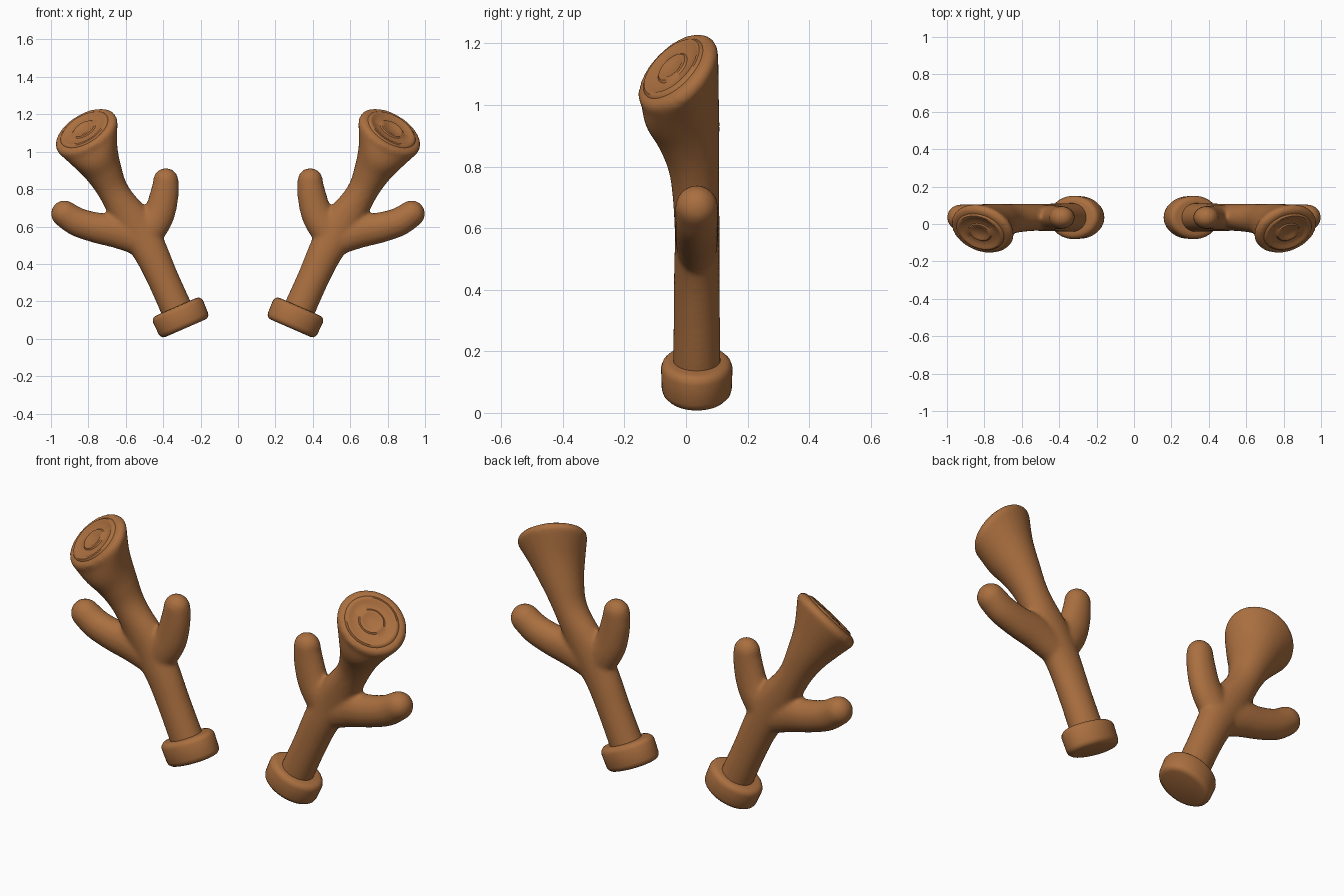
import bpy, bmesh, math
from mathutils import Vector

if "Cube" in bpy.data.objects:
    bpy.data.objects.remove(bpy.data.objects["Cube"])

wood = bpy.data.materials.new("brown_wood")
wood.diffuse_color = (0.40, 0.158, 0.050, 1)
wood.use_nodes = True
wood.node_tree.nodes["Principled BSDF"].inputs["Base Color"].default_value = wood.diffuse_color
SIDES = 40


def ring_points(c, n, ru, rv):
    """Ellipse around c, perpendicular to n; ru lies in the front plane, rv in depth."""
    c, n = Vector(c), Vector(n).normalized()
    u = Vector((n.z, 0, -n.x)).normalized()
    v = n.cross(u)
    return [c + u * (ru * math.cos(a)) + v * (rv * math.sin(a))
            for a in (2 * math.pi * i / SIDES for i in range(SIDES))]


def smooth_sections(secs, steps=5):
    """Catmull-Rom interpolation through (centre, normal, ru, rv) sections."""
    flat = [Vector((*c, *n, ru, rv)) for c, n, ru, rv in secs]
    out = []
    for i in range(len(flat) - 1):
        p0, p1 = flat[max(i - 1, 0)], flat[i]
        p2, p3 = flat[i + 1], flat[min(i + 2, len(flat) - 1)]
        for s in range(steps):
            t = s / steps
            out.append(p1 + 0.5 * t * ((p2 - p0) + t * ((2 * p0 - 5 * p1 + 4 * p2 - p3)
                       + t * (3 * (p1 - p2) + p3 - p0))))
    out.append(flat[-1])
    return [(q[0:3], q[3:6], q[6], q[7]) for q in out]


def loft(bm, secs):
    rings = [[bm.verts.new(p) for p in ring_points(*s)] for s in secs]
    for a, b in zip(rings, rings[1:]):
        for i in range(SIDES):
            j = (i + 1) % SIDES
            bm.faces.new((a[i], a[j], b[j], b[i]))
    bm.faces.new(rings[0][::-1])
    bm.faces.new(rings[-1])


def round_tip(secs):
    """Add a dome after the last section."""
    c, n, ru, rv = secs[-1]
    c, n = Vector(c), Vector(n).normalized()
    return [(c + n * ru * math.sin(a), n, ru * math.cos(a), rv * math.cos(a))
            for a in (math.radians(d) for d in (15, 30, 45, 60, 73, 84))]


def finish(name, bm, remesh=False):
    bmesh.ops.recalc_face_normals(bm, faces=bm.faces)
    me = bpy.data.meshes.new(name)
    bm.to_mesh(me)
    bm.free()
    me.materials.append(wood)
    ob = bpy.data.objects.new(name, me)
    bpy.context.collection.objects.link(ob)
    bpy.context.view_layer.objects.active = ob
    ob.select_set(True)
    bpy.ops.object.shade_smooth_by_angle(angle=math.radians(40))
    ob.select_set(False)
    if remesh:
        m = ob.modifiers.new("fuse", 'REMESH')
        m.mode, m.voxel_size, m.use_smooth_shade = 'VOXEL', 0.011, True
        s = ob.modifiers.new("soften", 'SMOOTH')
        s.factor, s.iterations = 0.5, 8
    ob.modifiers.new("other_side", 'MIRROR').use_mirror_merge = False


# slanted saw cut at the top of the main branch
CUT = Vector((0.822, -0.042, 1.118))
CUT_N = Vector((0.42, -0.60, 0.68)).normalized()
RU, RV = 0.184, 0.156

# main branch with its two side tines, fused together
main = [((.30, .035, .10), (.40, 0, .90), .085, .078),
        ((.342, .035, .19), (.42, 0, .90), .085, .077),
        ((.405, .035, .33), (.45, 0, .90), .085, .075),
        ((.465, .035, .46), (.45, 0, .90), .092, .074),
        ((.545, .036, .60), (.50, 0, .85), .105, .073),
        ((.655, .028, .77), (.42, -.05, .90), .082, .080),
        ((.712, .010, .88), (.42, -.15, .90), .097, .100),
        ((.765, -.012, .985), (.42, -.40, .80), .132, .130),
        (tuple(CUT - CUT_N * .035), tuple(CUT_N), RU, RV)]
inner_tine = [((.52, .035, .50), (-.5, 0, .85), .07, .062),
              ((.465, .035, .59), (-.5, 0, .85), .085, .066),
              ((.42, .035, .67), (-.38, 0, .92), .083, .064),
              ((.395, .035, .765), (-.18, 0, .98), .077, .062),
              ((.386, .035, .845), (.1, 0, .99), .068, .060)]
outer_tine = [((.53, .035, .53), (.97, 0, .15), .085, .066),
              ((.65, .035, .575), (.98, 0, .15), .090, .070),
              ((.76, .035, .595), (.94, 0, .30), .082, .070),
              ((.86, .035, .625), (.88, 0, .45), .077, .070),
              ((.928, .035, .668), (.85, 0, .53), .072, .070)]
bm = bmesh.new()
loft(bm, smooth_sections(main)
     + [(CUT - CUT_N * d, CUT_N, RU * k, RV * k)
        for d, k in ((.020, .99), (.008, .95), (.001, .88), (0, .80))])
for tine in (inner_tine, outer_tine):
    loft(bm, smooth_sections(tine) + round_tip(tine))
finish("antler_branch", bm, remesh=True)

# growth rings on the saw cut
bm = bmesh.new()
loft(bm, [(CUT + CUT_N * h, CUT_N, RU * k, RV * k) for k, h in
          ((.80, -.008), (.77, .001), (.72, .008), (.65, .008), (.60, .002),
           (.38, .002), (.34, .008), (.26, .008), (.20, .002), (.02, .002))])
finish("growth_rings", bm)

# base collar with rounded edges
BASE, AXIS = Vector((.306, .035, .113)), Vector((.40, 0, .915)).normalized()
bm = bmesh.new()
loft(bm, [(BASE + AXIS * h, AXIS, .146 - d, .116 - d) for h, d in
          ((-.062, .030), (-.058, .016), (-.048, .006), (-.034, .002),
           (.036, 0), (.050, .005), (.060, .015), (.063, .030))])
finish("base_collar", bm)
